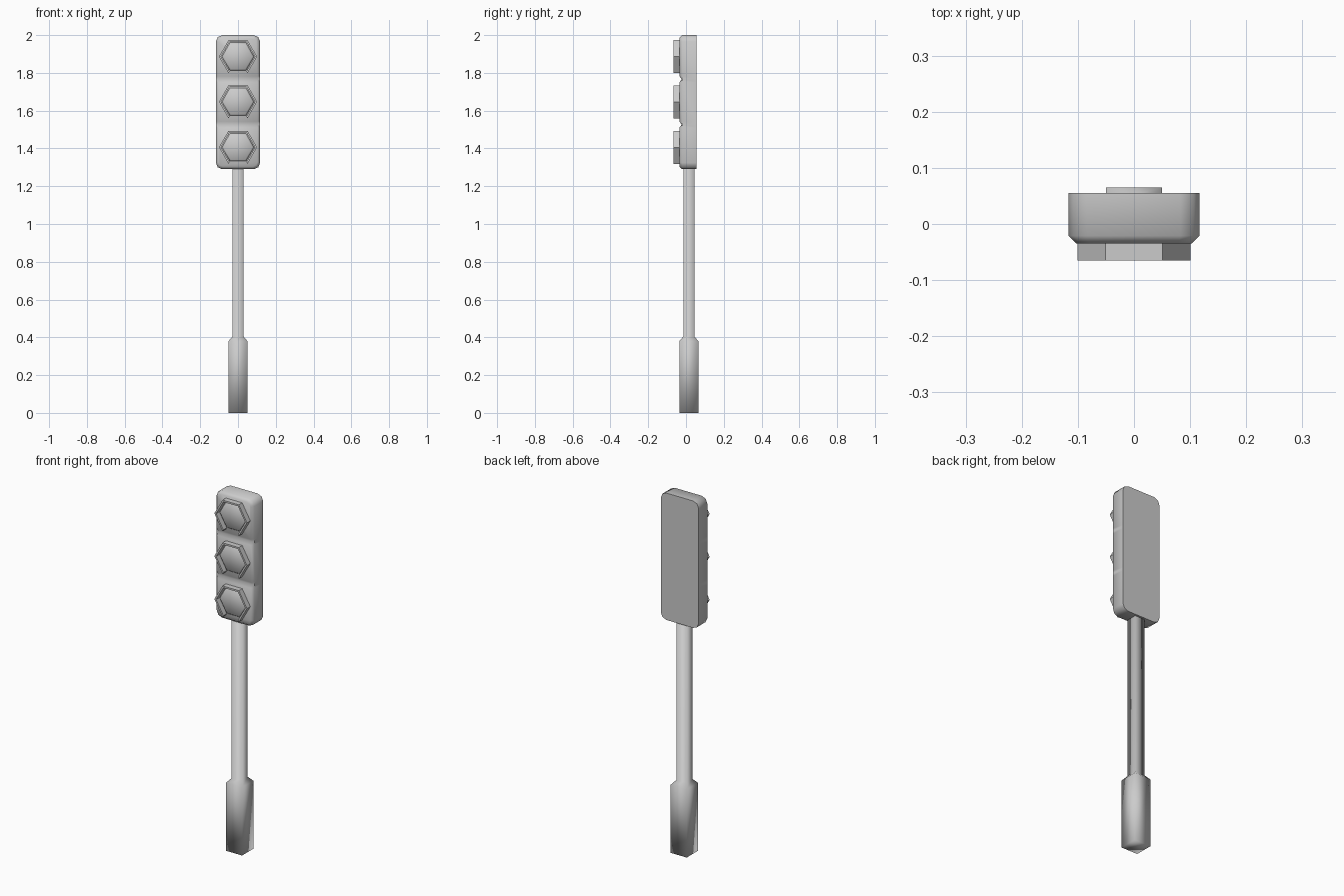
import bpy, bmesh, math

if "Cube" in bpy.data.objects:
    bpy.data.objects.remove(bpy.data.objects["Cube"])

LIGHT_Z = (1.406, 1.647, 1.886)


def make(name, bm, angle=None):
    bmesh.ops.recalc_face_normals(bm, faces=bm.faces)
    me = bpy.data.meshes.new(name)
    bm.to_mesh(me)
    bm.free()
    ob = bpy.data.objects.new(name, me)
    bpy.context.collection.objects.link(ob)
    bpy.ops.object.select_all(action='DESELECT')
    ob.select_set(True)
    bpy.context.view_layer.objects.active = ob
    if angle is None:
        bpy.ops.object.shade_smooth()
    else:
        bpy.ops.object.shade_smooth_by_angle(angle=math.radians(angle))
    return ob


def loft(bm, loops, closed=True):
    # bridge consecutive point loops and cap both ends
    rings = [[bm.verts.new(p) for p in loop] for loop in loops]
    n = len(rings[0])
    for a, b in zip(rings, rings[1:]):
        for i in range(n):
            j = (i + 1) % n
            bm.faces.new((a[i], a[j], b[j], b[i]))
    bm.faces.new(rings[0])
    bm.faces.new(rings[-1])


def square(h, z, cy=0.015):
    return [(sx * h, cy + sy * h, z) for sx, sy in ((-1, -1), (1, -1), (1, 1), (-1, 1))]


def rounded_rect(hw, z0, z1, r, y, seg=2):
    pts = []
    corners = ((hw - r, z1 - r), (-hw + r, z1 - r), (-hw + r, z0 + r), (hw - r, z0 + r))
    for k, (cx, cz) in enumerate(corners):
        for s in range(seg + 1):
            a = math.pi / 2 * (k + s / seg)
            pts.append((cx + r * math.cos(a), y, cz + r * math.sin(a)))
    return pts


def hexagon(r, y, cz):
    return [(r * math.cos(i * math.pi / 3), y, cz + r * math.sin(i * math.pi / 3)) for i in range(6)]


# square pole with a thicker foot
bm = bmesh.new()
loft(bm, [square(0.05, 0), square(0.05, 0.38), square(0.029, 0.405), square(0.029, 1.3)])
make("pole", bm)

# signal housing: rounded box, bevelled front, grooves between the lights
bm = bmesh.new()
loft(bm, [rounded_rect(0.117, 1.29, 2.0, 0.034, 0.055),
          rounded_rect(0.117, 1.29, 2.0, 0.034, -0.021),
          rounded_rect(0.103, 1.304, 1.986, 0.024, -0.035)])
grooves = [(a + b) / 2 for a, b in zip(LIGHT_Z, LIGHT_Z[1:])]
for g in grooves:
    for dz in (-0.016, 0, 0.016):
        bmesh.ops.bisect_plane(bm, geom=bm.verts[:] + bm.edges[:] + bm.faces[:],
                               plane_co=(0, 0, g + dz), plane_no=(0, 0, 1))
    for v in bm.verts:
        if v.co.y < -0.03 and abs(v.co.z - g) < 0.001:
            v.co.y = -0.023
make("housing", bm, 50)

for k, cz in enumerate(LIGHT_Z):
    # hexagonal visor, open along the bottom edge
    bm = bmesh.new()
    order = (5, 0, 1, 2, 3, 4)
    rows = []
    for r, y in ((0.101, -0.032), (0.101, -0.065), (0.09, -0.065), (0.09, -0.032)):
        h = hexagon(r, y, cz)
        rows.append([bm.verts.new(h[i]) for i in order])
    for a, b in zip(rows, rows[1:] + rows[:1]):
        for i in range(5):
            bm.faces.new((a[i], a[i + 1], b[i + 1], b[i]))
    for e in (0, 5):
        bm.faces.new([row[e] for row in rows])
    make(f"visor_{k + 1}", bm, 30)

    # hexagonal lens with bevelled rim
    bm = bmesh.new()
    loft(bm, [hexagon(0.085, -0.03, cz), hexagon(0.085, -0.039, cz), hexagon(0.076, -0.047, cz)])
    make(f"lens_{k + 1}", bm, 50)
